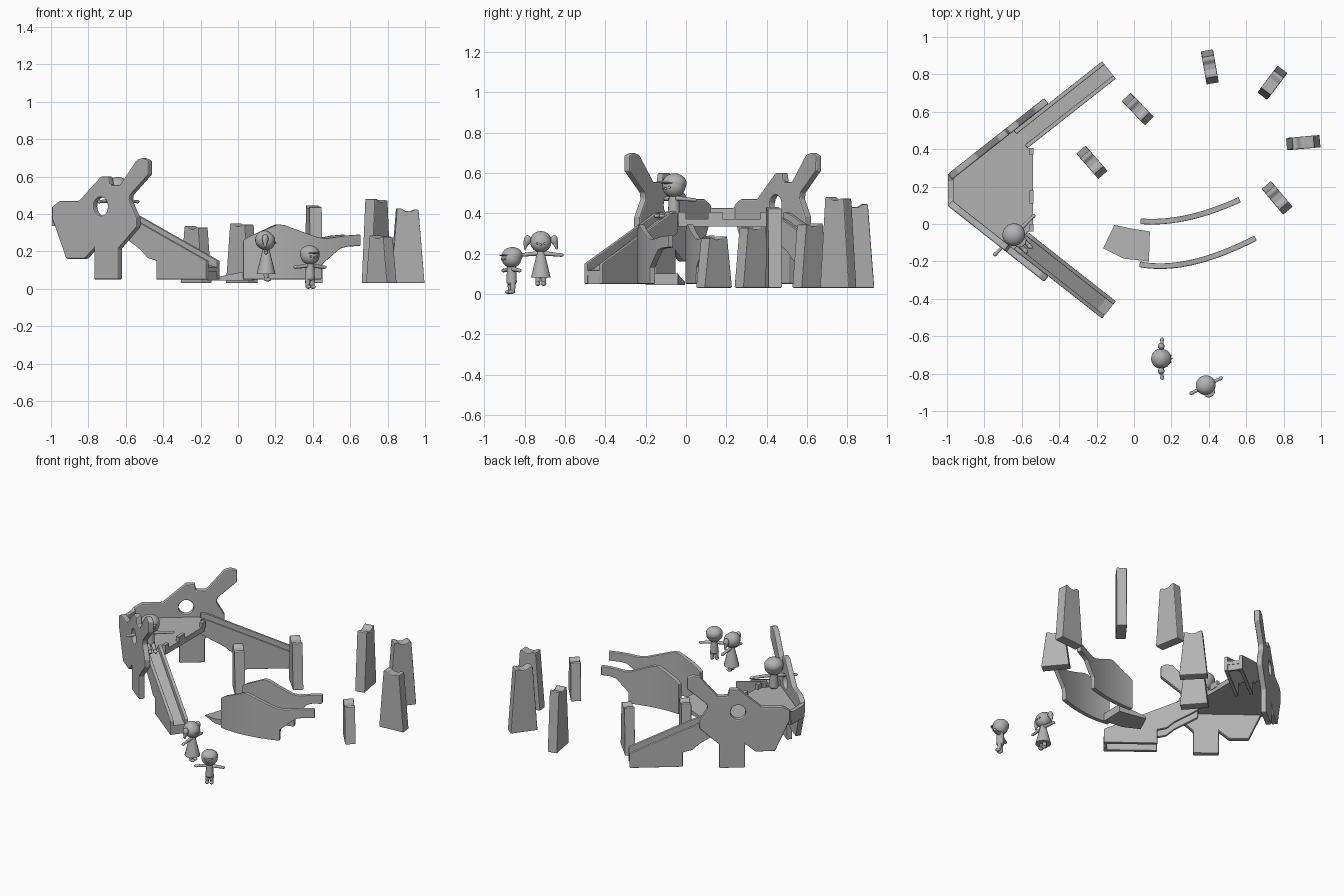
import bpy, bmesh, math
from mathutils import Matrix, Vector

if "Cube" in bpy.data.objects:
    bpy.data.objects.remove(bpy.data.objects["Cube"])

grey = bpy.data.materials.new("plain_grey")
grey.use_nodes = True
TONE = (0.45, 0.45, 0.45, 1)
grey.diffuse_color = TONE
grey.node_tree.nodes["Principled BSDF"].inputs["Base Color"].default_value = TONE


def finish(name, bm, matrix=Matrix(), bevel=0, smooth=False):
    bmesh.ops.transform(bm, matrix=matrix, verts=bm.verts)
    bmesh.ops.recalc_face_normals(bm, faces=bm.faces)
    mesh = bpy.data.meshes.new(name)
    bm.to_mesh(mesh)
    bm.free()
    mesh.materials.append(grey)
    ob = bpy.data.objects.new(name, mesh)
    bpy.context.collection.objects.link(ob)
    for p in mesh.polygons:
        p.use_smooth = smooth
    if bevel:
        mod = ob.modifiers.new("bevel", 'BEVEL')
        mod.width, mod.segments, mod.limit_method = bevel, 2, 'ANGLE'
    return ob


def plate(name, loops, depth, matrix=Matrix(), bevel=0.0):
    """Outline (plus holes) in the local XZ plane, extruded along Y."""
    bm = bmesh.new()
    for pts in loops:
        vs = [bm.verts.new((a, 0, b)) for a, b in pts]
        for i, v in enumerate(vs):
            bm.edges.new((v, vs[i - 1]))
    bmesh.ops.triangle_fill(bm, edges=bm.edges[:], use_beauty=True)
    out = bmesh.ops.extrude_face_region(bm, geom=bm.faces[:])
    moved = [g for g in out["geom"] if isinstance(g, bmesh.types.BMVert)]
    bmesh.ops.translate(bm, verts=moved, vec=(0, depth, 0))
    return finish(name, bm, matrix, bevel)


def slab(name, pts, z0, tops):
    """Plan outline with a flat bottom and a top height for each corner."""
    bm = bmesh.new()
    low = [bm.verts.new((x, y, z0)) for x, y in pts]
    high = [bm.verts.new((x, y, t)) for (x, y), t in zip(pts, tops)]
    bm.faces.new(low)
    bm.faces.new(high)
    for i in range(len(pts)):
        bm.faces.new((low[i - 1], low[i], high[i], high[i - 1]))
    return finish(name, bm)


def ball(name, centre, r, matrix, squash=(1, 1, 1)):
    bm = bmesh.new()
    bmesh.ops.create_uvsphere(bm, u_segments=20, v_segments=12, radius=r)
    m = matrix @ Matrix.Translation(centre) @ Matrix.Diagonal((*squash, 1))
    return finish(name, bm, m, smooth=True)


def rod(name, a, b, r1, r2, matrix):
    a, b = Vector(a), Vector(b)
    bm = bmesh.new()
    bmesh.ops.create_cone(bm, cap_ends=True, segments=14, radius1=r1, radius2=r2, depth=(b - a).length)
    turn = (b - a).to_track_quat('Z', 'Y').to_matrix().to_4x4()
    ob = finish(name, bm, matrix @ Matrix.Translation((a + b) / 2) @ turn)
    for p in ob.data.polygons:
        p.use_smooth = len(p.vertices) == 4
    return ob


# Animal shaped side walls and slides, mirrored about the middle of the tower
MID = 0.182
ANGLE = math.radians(38.2)
BODY = [(0, .44), (.05, .47), (.18, .47), (.33, .6), (.385, .6), (.395, .555),
        (.46, .555), (.575, .69), (.615, .7), (.655, .685), (.655, .61), (.53, .5),
        (.525, .47), (.575, .38), (.575, .33), (.45, .215), (.45, .05),
        (.285, .05), (.285, .215), (.22, .16), (.095, .16), (0, .375)]
EYE = [(.33 + .048 * math.cos(i * math.tau / 20), .44 + .05 * math.sin(i * math.tau / 20))
       for i in range(20)]
SLIDE_SIDE = [(.42, .405), (.46, .4), (1.02, .15), (1.02, .05), (.68, .05),
              (.68, .15), (.62, .165), (.57, .21), (.42, .3)]
SLIDE_BED = [(.42, .375), (.46, .365), (.97, .125), (1.02, .115), (1.02, .09),
             (.97, .1), (.46, .34), (.42, .345)]

for side, s in (("right", 1), ("left", -1)):
    flip = Matrix.Translation((0, MID, 0)) @ Matrix.Diagonal((1, s, 1, 1))
    frame = flip @ Matrix.Translation((-.995, .096 - MID, 0)) @ Matrix.Rotation(-ANGLE, 4, 'Z')
    plate(side + "_animal_wall", [BODY, EYE], .038, frame, .007)
    for label, w in (("outer", .037), ("inner", .133)):
        plate(f"{side}_slide_{label}_side", [SLIDE_SIDE], .022,
              frame @ Matrix.Translation((0, w, 0)), .004)
    plate(side + "_slide_bed", [SLIDE_BED], .08, frame @ Matrix.Translation((0, .057, 0)))
    plate(side + "_slide_foot", [[(1, .05), (1.015, .05), (1.015, .1), (1, .1)]], .08,
          frame @ Matrix.Translation((0, .057, 0)))

# Platform with snout and edge blocks
half = [(-.975, .085), (-.648, .325), (-.57, .225), (-.54, .22)]
deck = [(x, MID + y) for x, y in half] + [(x, MID - y) for x, y in reversed(half)]
slab("platform", deck, .335, [.372] * len(deck))


def box(name, x0, x1, y0, y1, z0, z1):
    slab(name, [(x0, y0), (x1, y0), (x1, y1), (x0, y1)], z0, [z1] * 4)


plate("snout", [[(.01, .335), (.171 - .01, .335), (.171, .44), (.135, .425), (.036, .425), (0, .44)]],
      .03, Matrix.Translation((-.965, .096, 0)) @ Matrix.Rotation(math.pi / 2, 4, 'Z'), .004)
for i, (y0, y1) in enumerate(((-.04, .0), (.11, .18), (.37, .405))):
    box(f"edge_block_{i}", -.56, -.537, y0, y1, .36, .405)

# Curved bridge walls
TOP = [(0, .26), (.06, .28), (.34, .345), (.4, .34), (.68, .275), (.75, .27), (.9, .285), (1, .29)]
LOW = [(0, .05), (.705, .05), (.71, .13), (.85, .215), (.9, .225), (1, .23)]


def height(line, t):
    for (a, za), (b, zb) in zip(line, line[1:]):
        if t <= b:
            return za + (zb - za) * (t - a) / (b - a)
    return line[-1][1]


def curved_wall(name, p0, p1, p2, thick):
    p0, p1, p2 = Vector(p0), Vector(p1), Vector(p2)
    steps = sorted({i / 24 for i in range(25)} | {t for t, _ in TOP + LOW})
    bm = bmesh.new()
    rings = []
    for t in steps:
        c = p0 * (1 - t) ** 2 + p1 * 2 * t * (1 - t) + p2 * t * t
        d = ((p1 - p0) * (1 - t) + (p2 - p1) * t).normalized()
        n = Vector((-d.y, d.x)) * thick / 2
        lo, hi = height(LOW, t), height(TOP, t)
        rings.append([bm.verts.new((*(c + n * k), z))
                      for k, z in ((-1, lo), (1, lo), (1, hi), (-1, hi))])
    for a, b in zip(rings, rings[1:]):
        for i in range(4):
            bm.faces.new((a[i - 1], a[i], b[i], b[i - 1]))
    bm.faces.new(rings[0])
    bm.faces.new(rings[-1])
    finish(name, bm, bevel=.005)


curved_wall("bridge_left_wall", (.035, .015), (.27, -.005), (.565, .13), .03)
curved_wall("bridge_right_wall", (.03, -.215), (.28, -.265), (.65, -.075), .03)
slab("bridge_ramp", [(-.165, -.13), (-.055, -.185), (.08, -.2), (.085, -.04), (-.01, -.025), (-.105, -.005)],
     .045, [.05, .075, .1, .1, .08, .06])

# Tapered standing stones: x, y, turn in degrees, top height
STONES = [(-.225, .33, -49, .335), (.02, .615, -46, .35), (.405, .84, -80, .445),
          (.74, .755, 53, .48), (.905, .435, 5, .43), (.765, .14, -50, .285)]
for i, (x, y, turn, h) in enumerate(STONES):
    outline = [(-.09, .03), (.09, .03), (.058, h - .008), (.04, h - .006), (.015, h - .016),
               (-.015, h - .014), (-.035, h), (-.058, h)]
    m = Matrix.Translation((x, y, 0)) @ Matrix.Rotation(math.radians(turn), 4, 'Z')
    plate(f"standing_stone_{i}", [outline], .066, m @ Matrix.Translation((0, -.033, 0)), .007)


# Children, modelled facing -y and then turned
def child(name, x, y, turn, head_z, r, span, hip, foot, girl=False, seated=False):
    m = Matrix.Translation((x, y, 0)) @ Matrix.Rotation(math.radians(turn), 4, 'Z')
    neck = head_z - r * .85
    ball(name + "_head", (0, 0, head_z), r, m, (1, .95, .95))
    if girl:
        rod(name + "_dress", (0, 0, hip - .01), (0, 0, neck), .05, .018, m)
        ball(name + "_hair", (0, .008, head_z + .006), r * 1.02, m, (1, .95, .95))
    else:
        rod(name + "_body", (0, 0, hip), (0, 0, neck), r * .5, r * .42, m)
        ball(name + "_hips", (0, 0, hip), r * .52, m, (1, .9, .7))
        ball(name + "_cap", (0, .004, head_z + r * .22), r * 1.03, m, (1, .97, .8))
        ball(name + "_cap_peak", (0, -r * .75, head_z + r * .25), r * .5, m, (1.2, 1, .15))
    ball(name + "_nose", (0, -r * .96, head_z - r * .2), r * .1, m)
    for side, s in (("left", 1), ("right", -1)):
        ball(f"{name}_{side}_eye", (s * r * .35, -r * .87, head_z - r * .1), r * .1, m)
        hand = (s * (span - .012), 0, neck - .018)
        rod(f"{name}_{side}_arm", (s * r * .25, 0, neck - .01), hand, .012, .008, m)
        ball(f"{name}_{side}_hand", hand, .013, m, (1, .8, .7))
        knee = (s * r * .28, -.09 if seated else 0, foot + .012)
        rod(f"{name}_{side}_leg", (s * r * .25, 0, hip), knee, .015, .011, m)
        ball(f"{name}_{side}_shoe", (knee[0], knee[1] - .008, foot + .01), .014, m, (.9, 1.4, .75))
        if girl:
            ball(f"{name}_{side}_bunch", (s * .066, .005, head_z + .012), .02, m, (.9, .9, 1.2))
            rod(f"{name}_{side}_pigtail", (s * .07, .005, head_z + .005), (s * .08, .005, head_z - .035), .016, .004, m)


child("girl", .15, -.72, 90, .255, .052, .112, .09, .04, girl=True)
child("standing_boy", .385, -.865, 27, .178, .052, .098, .06, 0)
child("sitting_boy", -.64, -.06, 45, .535, .06, .155, .4, .376, seated=True)
